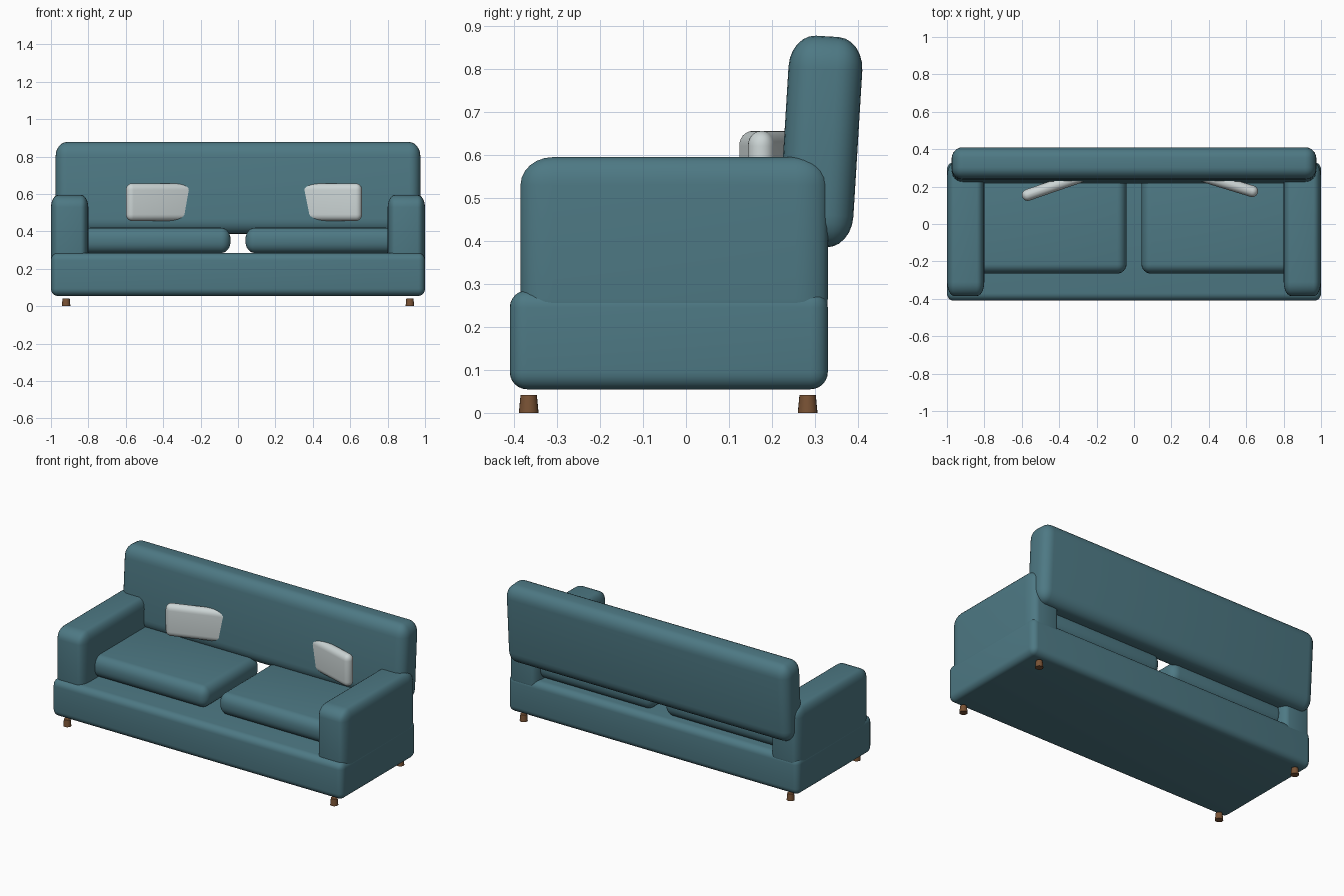
import bpy, bmesh, math

if "Cube" in bpy.data.objects:
    bpy.data.objects.remove(bpy.data.objects["Cube"])


def material(name, color):
    m = bpy.data.materials.new(name)
    m.diffuse_color = (*color, 1)
    m.use_nodes = True
    m.node_tree.nodes["Principled BSDF"].inputs["Base Color"].default_value = m.diffuse_color
    return m


FABRIC = material("teal fabric", (0.075, 0.19, 0.23))
LIGHT = material("light fabric", (0.60, 0.66, 0.66))
WOOD = material("brown wood", (0.19, 0.085, 0.035))


def finish(bm, name, mat, loc, rot, angle):
    mesh = bpy.data.meshes.new(name)
    bmesh.ops.recalc_face_normals(bm, faces=bm.faces)
    bm.to_mesh(mesh)
    bm.free()
    ob = bpy.data.objects.new(name, mesh)
    bpy.context.collection.objects.link(ob)
    ob.location, ob.rotation_euler = loc, rot
    mesh.materials.append(mat)
    bpy.ops.object.select_all(action='DESELECT')
    ob.select_set(True)
    bpy.context.view_layer.objects.active = ob
    bpy.ops.object.shade_smooth_by_angle(angle=math.radians(angle))
    return ob


def soft_box(name, loc, size, radii, mat=FABRIC, rot=(0, 0, 0)):
    """Rounded box with its own corner radius along each axis."""
    bm = bmesh.new()
    bmesh.ops.create_cube(bm, size=4)
    bmesh.ops.bevel(bm, geom=bm.edges[:], offset=1, segments=6,
                    profile=0.5, affect='EDGES')
    for v in bm.verts:
        for i in range(3):
            h, r = size[i] / 2, radii[i]
            v.co[i] = math.copysign(h - r + r * (abs(v.co[i]) - 1), v.co[i])
    return finish(bm, name, mat, loc, rot, 40)


# Base
soft_box("base", (0, -0.04, 0.17), (2.0, 0.74, 0.23), (0.035, 0.04, 0.04))

# Leaning backrest
soft_box("backrest", (0, 0.314, 0.6315), (1.95, 0.172, 0.49),
         (0.06, 0.06, 0.075), rot=(math.radians(-3.5), 0, 0))

# Arms, seat cushions and legs, one set per side
for s, side in ((-1, "left"), (1, "right")):
    soft_box(f"{side}_arm", (s * 0.9, -0.0275, 0.3975), (0.199, 0.715, 0.395),
             (0.04, 0.075, 0.065))
    soft_box(f"{side}_seat_cushion", (s * 0.44, 0.01, 0.352),
             (0.80, 0.55, 0.135), (0.05, 0.05, 0.06))
    for y, end in ((-0.366, "front"), (0.283, "back")):
        bm = bmesh.new()
        bmesh.ops.create_cone(bm, cap_ends=True, segments=20,
                              radius1=0.023, radius2=0.019, depth=0.042)
        finish(bm, f"{end}_{side}_leg", WOOD, (s * 0.919, y, 0.021),
               (0, 0, 0), 40)

# Throw pillows, turned so the inner end sinks into the backrest
for s, side, x, y, deg in ((-1, "left", -0.568, 0.155, 19),
                           (1, "right", 0.632, 0.175, 17)):
    a = math.radians(deg)
    reach = 0.17
    soft_box(f"{side}_pillow",
             (x - s * reach * math.cos(a), y + reach * math.sin(a), 0.556),
             (2 * reach + 0.062, 0.062, 0.20), (0.031, 0.03, 0.035),
             LIGHT, (0, 0, -s * a))
